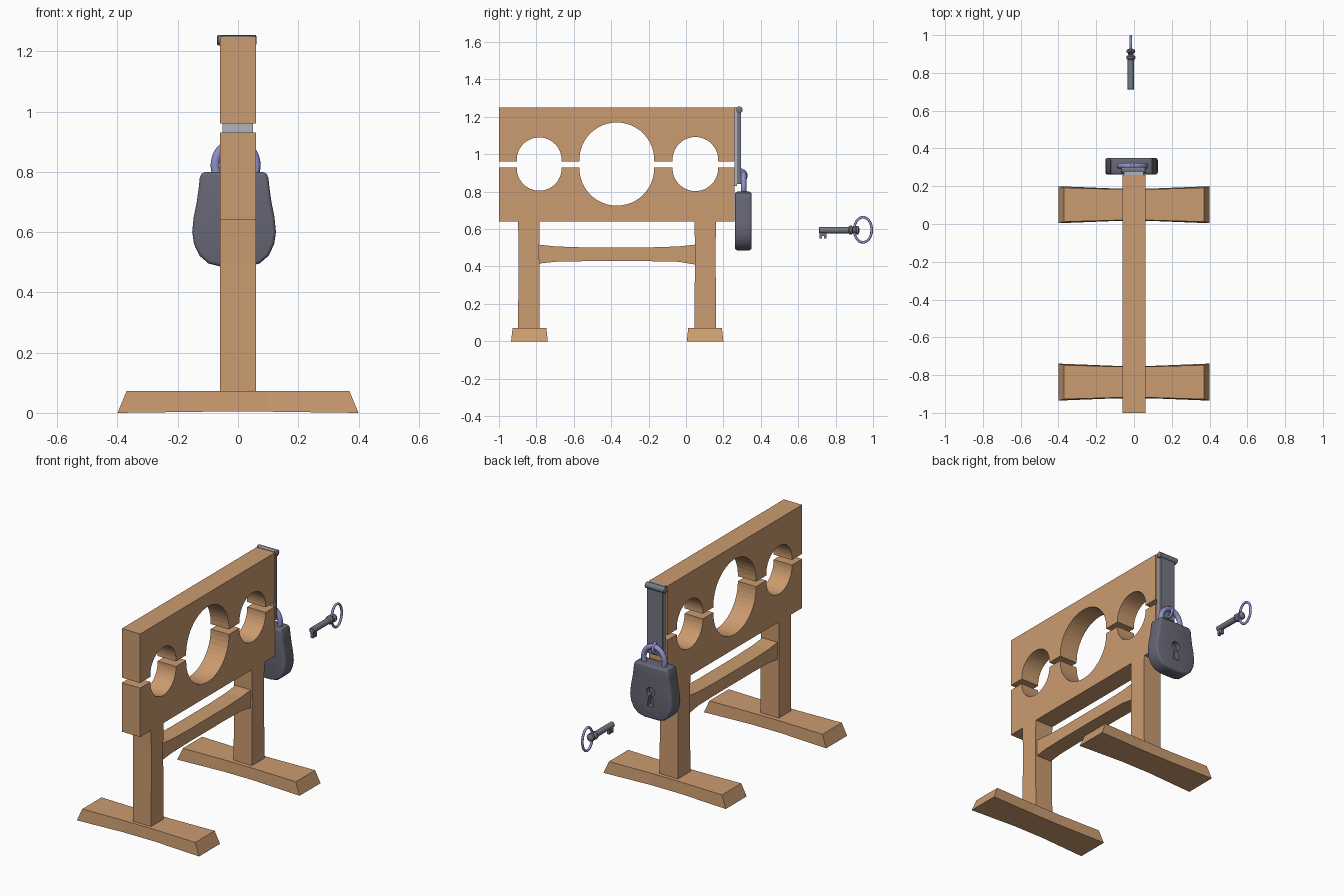
import bpy, bmesh, math
from mathutils import Vector, Matrix

if "Cube" in bpy.data.objects:
    bpy.data.objects.remove(bpy.data.objects["Cube"])


def mat(name, col):
    m = bpy.data.materials.new(name)
    m.diffuse_color = (*col, 1)
    m.use_nodes = True
    m.node_tree.nodes["Principled BSDF"].inputs["Base Color"].default_value = m.diffuse_color
    return m


WOOD = mat("wood", (0.60, 0.33, 0.16))
IRON = mat("dark_iron", (0.135, 0.135, 0.18))
STEEL = mat("grey_steel", (0.18, 0.19, 0.23))
PALE = mat("pale_steel", (0.43, 0.46, 0.51))
VIOLET = mat("violet_steel", (0.28, 0.28, 0.60))


def finish(name, bm, m, smooth=False):
    bmesh.ops.recalc_face_normals(bm, faces=bm.faces)
    me = bpy.data.meshes.new(name)
    bm.to_mesh(me)
    bm.free()
    ob = bpy.data.objects.new(name, me)
    bpy.context.collection.objects.link(ob)
    me.materials.append(m)
    if smooth:
        bpy.context.view_layer.objects.active = ob
        bpy.ops.object.select_all(action='DESELECT')
        ob.select_set(True)
        bpy.ops.object.shade_smooth_by_angle(angle=math.radians(40))
    return ob


def prism(name, pts, axis, a, b, m):
    """Extrude a 2D outline along x (points are y, z) or y (points are x, z)."""
    bm = bmesh.new()
    put = (lambda p, t: (t, p[0], p[1])) if axis == 'x' else (lambda p, t: (p[0], t, p[1]))
    f = bm.faces.new([bm.verts.new(put(p, a)) for p in pts])
    r = bmesh.ops.extrude_face_region(bm, geom=[f])
    d = Vector((b - a, 0, 0)) if axis == 'x' else Vector((0, b - a, 0))
    bmesh.ops.translate(bm, vec=d, verts=[v for v in r['geom'] if isinstance(v, bmesh.types.BMVert)])
    return finish(name, bm, m)


def box(name, x, y, z, m):
    return prism(name, [(y[0], z[0]), (y[1], z[0]), (y[1], z[1]), (y[0], z[1])], 'x', x[0], x[1], m)


def grid_skin(name, rings, m, closed=False, smooth=True):
    """Skin a row of equal rings of points; cap the ends unless closed."""
    bm = bmesh.new()
    vs = [[bm.verts.new(p) for p in r] for r in rings]
    n, k = len(vs), len(vs[0])
    for i in range(n if closed else n - 1):
        a, b = vs[i], vs[(i + 1) % n]
        for j in range(k):
            bm.faces.new((a[j], a[(j + 1) % k], b[(j + 1) % k], b[j]))
    if not closed:
        bm.faces.new(vs[0])
        bm.faces.new(vs[-1])
    return finish(name, bm, m, smooth)


def lathe(name, prof, origin, axis, m, n=20):
    """Revolve (distance along axis, radius) pairs."""
    u = Vector((0, 0, 1))
    w = axis.cross(u)
    rings = [[origin + axis * t + (u * math.cos(2 * math.pi * j / n) + w * math.sin(2 * math.pi * j / n)) * r
              for j in range(n)] for t, r in prof]
    return grid_skin(name, rings, m)


def hoop(name, c, u, w, r, m, n=36, k=12):
    """Round bar bent into an ellipse with half axes u and w."""
    c, u, w = Vector(c), Vector(u), Vector(w)
    nrm = u.cross(w).normalized()
    rings = []
    for i in range(n):
        a = 2 * math.pi * i / n
        p = c + u * math.cos(a) + w * math.sin(a)
        out = (w * math.sin(a) + u * math.cos(a)).normalized()
        rings.append([p + out * r * math.cos(2 * math.pi * j / k) + nrm * r * math.sin(2 * math.pi * j / k)
                      for j in range(k)])
    return grid_skin(name, rings, m, closed=True)


# Neck and wrist boards: plank outlines with half-round cut-outs (y centre, radius)
HOLES = [(-0.785, 0.12), (-0.37, 0.2), (0.05, 0.122)]


def board(name, z_edge, z_centre, z_far):
    s = 1 if z_far > z_edge else -1
    pts = [(-1, z_edge)]
    for c, r in HOLES:
        a0 = math.asin((z_edge - z_centre) * s / r)
        for i in range(25):
            a = (math.pi - a0) + (2 * a0 - math.pi) * i / 24
            pts.append((c + r * math.cos(a), z_centre + s * r * math.sin(a)))
    pts += [(0.26, z_edge), (0.26, z_far), (-1, z_far)]
    return prism(name, pts, 'x', -0.06, 0.06, WOOD)


board("upper_board", 0.96, 0.97, 1.25)
board("lower_board", 0.93, 0.925, 0.64)

# Posts and splayed feet
for tag, yp, yf in (("front", -0.84, -0.837), ("back", 0.103, 0.102)):
    prism(tag + "_post", [(yp - 0.058, 0.05), (yp + 0.058, 0.05), (yp + 0.055, 0.5), (yp + 0.058, 0.645),
                          (yp - 0.058, 0.645), (yp - 0.055, 0.5)], 'x', -0.06, 0.06, WOOD)
    rings = []
    for xb, xt, wb, wt in ((-0.4, -0.37, 0.098, 0.09), (-0.1, -0.1, 0.086, 0.082),
                           (0.1, 0.1, 0.086, 0.082), (0.4, 0.37, 0.098, 0.09)):
        zb = 0 if abs(xb) > 0.2 else 0.004
        rings.append([(xb, yf - wb, zb), (xb, yf + wb, zb), (xt, yf + wt, 0.072), (xt, yf - wt, 0.072)])
    grid_skin(tag + "_foot", rings, WOOD, smooth=False)

# Cross rail, flared toward the posts
prof = [(-0.79, 0.415), (-0.7, 0.425), (-0.55, 0.428), (-0.19, 0.428), (-0.04, 0.425), (0.05, 0.41),
        (0.05, 0.517), (-0.04, 0.507), (-0.19, 0.502), (-0.55, 0.502), (-0.7, 0.507), (-0.79, 0.517)]
prism("cross_rail", prof, 'x', -0.05, 0.05, WOOD)

# Hasp: backing plate, strap and hinge barrel
box("hasp_backing", (-0.052, 0.05), (0.26, 0.274), (0.83, 1.253), PALE)
box("hasp_strap", (-0.05, 0.05), (0.274, 0.293), (0.84, 1.225), STEEL)
lathe("hinge_barrel", [(-0.07, 0.012), (-0.066, 0.018), (0.058, 0.018), (0.062, 0.012)],
      Vector((0, 0.285, 1.237)), Vector((1, 0, 0)), STEEL)

# Padlock body: half outline mirrored about its centre
CX = -0.013
half = [(0.045, 0.486), (0.085, 0.496), (0.115, 0.522), (0.133, 0.56), (0.139, 0.6), (0.134, 0.65),
        (0.124, 0.7), (0.117, 0.75), (0.114, 0.78), (0.108, 0.794), (0.095, 0.8)]
body = prism("padlock_body", [(CX + x, z) for x, z in half] + [(CX - x, z) for x, z in reversed(half)],
             'y', 0.262, 0.35, IRON)
bev = body.modifiers.new("soft_edges", 'BEVEL')
bev.width, bev.segments, bev.limit_method = 0.012, 3, 'ANGLE'
bev.angle_limit = math.radians(50)

# Keyhole cut into the padlock
key_pts = [(CX + 0.028 * math.cos(math.radians(-65 + 310 * i / 20)),
            0.645 + 0.028 * math.sin(math.radians(-65 + 310 * i / 20))) for i in range(21)]
key_pts += [(CX - 0.022, 0.56), (CX + 0.022, 0.56)]
cutter = prism("keyhole_cutter", key_pts, 'y', 0.32, 0.4, IRON)
cutter.hide_render = True
cutter.hide_set(True)
cut = body.modifiers.new("keyhole", 'BOOLEAN')
cut.object, cut.operation, cut.solver = cutter, 'DIFFERENCE', 'EXACT'
bpy.ops.object.select_all(action='DESELECT')
bpy.context.view_layer.objects.active = body
body.select_set(True)
bpy.ops.object.modifier_apply(modifier="soft_edges")
bpy.ops.object.modifier_apply(modifier="keyhole")
bpy.data.objects.remove(cutter)
bpy.ops.object.shade_smooth_by_angle(angle=math.radians(35))

# Shackle and the staple it passes through
hoop("shackle", (-0.008, 0.308, 0.822), (0.068, 0, 0), (0, 0, 0.075), 0.015, VIOLET)
hoop("staple", (-0.008, 0.295, 0.885), (0, 0.026, 0), (0, 0, 0.03), 0.008, VIOLET)

# Key: turned shaft with collars, toothed bit, oval ring
KX, KZ = -0.017, 0.594
lathe("key_shaft", [(0.712, 0.015), (0.714, 0.017), (0.868, 0.017), (0.876, 0.024), (0.887, 0.024), (0.894, 0.015),
                    (0.904, 0.015), (0.911, 0.024), (0.921, 0.022), (0.928, 0.01)],
      Vector((KX, 0, KZ)), Vector((0, 1, 0)), STEEL, 16)
prism("key_bit", [(0.715, 0.585), (0.715, 0.55), (0.728, 0.55), (0.728, 0.564), (0.738, 0.564), (0.738, 0.55),
                  (0.751, 0.55), (0.751, 0.585)], 'x', KX - 0.008, KX + 0.008, STEEL)
hoop("key_ring", (KX, 0.946, 0.596), (0, 0.047, 0), (0, 0, 0.067), 0.007, VIOLET)
